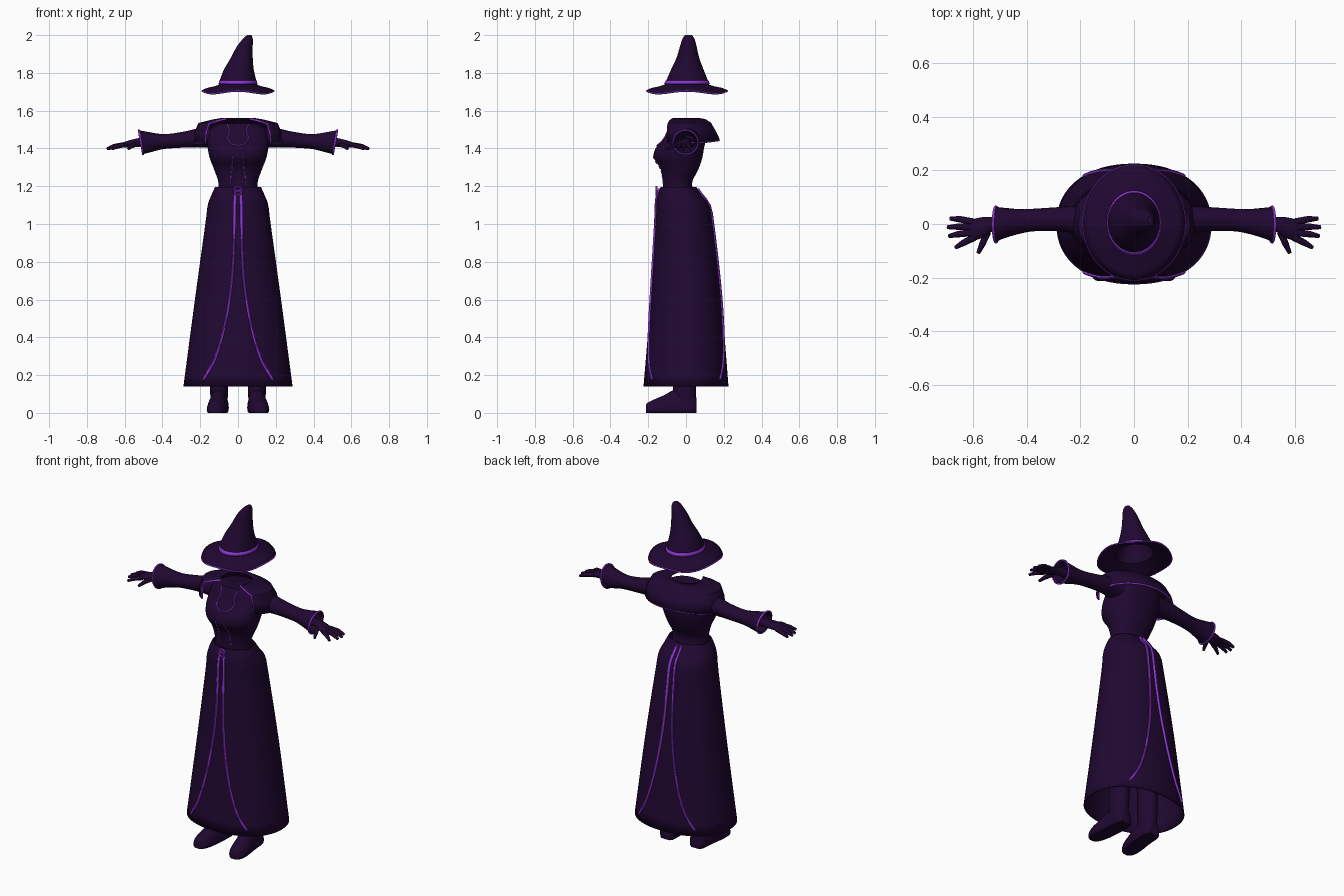
import bpy, math
from mathutils import Vector
from mathutils.bvhtree import BVHTree

cube = bpy.data.objects.get("Cube")
if cube:
    bpy.data.objects.remove(cube, do_unlink=True)


def material(name, rgb):
    m = bpy.data.materials.new(name)
    m.use_nodes = True
    m.diffuse_color = (*rgb, 1)
    bsdf = m.node_tree.nodes["Principled BSDF"]
    bsdf.inputs["Base Color"].default_value = (*rgb, 1)
    bsdf.inputs["Roughness"].default_value = 0.8
    return m


CLOTH = material("dark purple cloth", (0.0145, 0.0025, 0.031))
TRIM = material("bright purple trim", (0.27, 0.035, 0.66))


def finish(obj, mat, mirror=False, thick=0):
    """Material, smooth shading and optional modifiers."""
    obj.data.materials.clear()
    obj.data.materials.append(mat)
    bpy.ops.object.select_all(action="DESELECT")
    obj.select_set(True)
    bpy.context.view_layer.objects.active = obj
    bpy.ops.object.shade_smooth_by_angle(angle=math.radians(45))
    if thick:
        mod = obj.modifiers.new("thickness", "SOLIDIFY")
        mod.thickness, mod.offset = thick, -1
    if mirror:
        obj.modifiers.new("mirror", "MIRROR")
    return obj


def skin(name, rows, mat, closed=True, caps=False, **kw):
    """Skin a surface over rows of points."""
    n = len(rows[0])
    faces = [(r * n + i, r * n + (i + 1) % n, (r + 1) * n + (i + 1) % n, (r + 1) * n + i)
             for r in range(len(rows) - 1) for i in range(n if closed else n - 1)]
    if caps:
        faces += [tuple(range(n))[::-1], tuple(range((len(rows) - 1) * n, len(rows) * n))]
    mesh = bpy.data.meshes.new(name)
    mesh.from_pydata([p for row in rows for p in row], [], faces)
    obj = bpy.data.objects.new(name, mesh)
    bpy.context.collection.objects.link(obj)
    return finish(obj, mat, **kw)


def spline(keys, steps=5):
    """Smooth interpolation through key tuples."""
    keys = [Vector(k) for k in keys]
    ext = [keys[0]] + keys + [keys[-1]]
    out = []
    for a, b, c, d in zip(ext, ext[1:], ext[2:], ext[3:]):
        for s in range(steps):
            t = s / steps
            out.append(0.5 * (2 * b + (c - a) * t + (2 * a - 5 * b + 4 * c - d) * t * t
                              + (3 * b - a - 3 * c + d) * t ** 3))
    return out + [keys[-1]]


def oval(ru, rv, n=32, power=2):
    """Points of a (super)ellipse."""
    out = []
    for i in range(n):
        c, s = math.cos(math.tau * i / n), math.sin(math.tau * i / n)
        out.append((math.copysign(abs(c) ** (2 / power), c) * ru,
                    math.copysign(abs(s) ** (2 / power), s) * rv))
    return out


def upright(keys, n=40, power=2, steps=5):
    """Rows stacked along z from keys (z, cx, cy, rx, ry)."""
    return [[(cx + u, cy + v, z) for u, v in oval(rx, ry, n, power)]
            for z, cx, cy, rx, ry in spline(keys, steps)]


def sideways(keys, n=24, steps=4, slant=0):
    """Rows stacked along x from keys (x, cy, cz, ry, rz)."""
    return [[(x + slant * w, cy + u, cz + w) for u, w in oval(ry, rz, n)]
            for x, cy, cz, ry, rz in spline(keys, steps)]


def tube(name, points, radius, mat, taper=None, cyclic=False, mirror=False):
    """Round cord along a path, turned into a mesh."""
    curve = bpy.data.curves.new(name, "CURVE")
    curve.dimensions = "3D"
    curve.bevel_depth, curve.bevel_resolution, curve.use_fill_caps = radius, 2, True
    path = curve.splines.new("POLY")
    path.points.add(len(points) - 1)
    for i, (p, q) in enumerate(zip(path.points, points)):
        p.co = (*q, 1)
        p.radius = taper[i] if taper else 1
    path.use_cyclic_u = cyclic
    obj = bpy.data.objects.new(name, curve)
    bpy.context.collection.objects.link(obj)
    bpy.ops.object.select_all(action="DESELECT")
    obj.select_set(True)
    bpy.context.view_layer.objects.active = obj
    bpy.ops.object.convert(target="MESH")
    return finish(bpy.context.object, mat, mirror=mirror)


def lay_on(target, path, side=-1):
    """Drop an (x, z) path onto the front (-1) or back (1) of a target."""
    bpy.context.view_layer.update()
    tree = BVHTree.FromObject(target, bpy.context.evaluated_depsgraph_get())
    hits = [tree.ray_cast(Vector((x, side, z)), Vector((0, -side, 0)))[0] for x, z in path]
    return [h + Vector((0, side * 0.002, 0)) for h in hits if h]


# Pointed hat: wavy brim, leaning crown, band and edge cord
def brim_row(rx, ry, z, wave):
    return [(x, y + 0.005, z + wave * math.cos(4 * math.tau * i / 48))
            for i, (x, y) in enumerate(oval(rx, ry, 48))]


edge = brim_row(0.19, 0.214, 1.702, 0.007)
crown = [(1.738, 0, 0.005, 0.1, 0.118), (1.765, 0, 0.006, 0.095, 0.108),
         (1.82, 0.005, 0.007, 0.078, 0.085), (1.88, 0.02, 0.01, 0.058, 0.06),
         (1.94, 0.036, 0.012, 0.042, 0.044), (1.98, 0.052, 0.013, 0.026, 0.032),
         (2.0, 0.06, 0.013, 0.012, 0.018)]
hat_rows = [edge, brim_row(0.165, 0.188, 1.714, 0.006), brim_row(0.125, 0.145, 1.727, 0.002)]
skin("hat", hat_rows + upright(crown, 48), CLOTH, thick=0.008)
skin("hat_tip", upright([(1.996, 0.06, 0.013, 0.013, 0.019), (2.0, 0.06, 0.013, 0.008, 0.012)],
                        16, steps=1), CLOTH, caps=True)
skin("hat_band", upright([(1.742, 0, 0.005, 0.103, 0.121), (1.76, 0, 0.006, 0.099, 0.113)], 48,
                         steps=1), TRIM, thick=0.004)
tube("brim_cord", [(x, y, z - 0.005) for x, y, z in edge], 0.004, TRIM, cyclic=True)

# Bodice, full at the chest
torso = skin("bodice", upright([
    (1.15, 0, -0.04, 0.108, 0.085), (1.22, 0, -0.045, 0.104, 0.078), (1.29, 0, -0.034, 0.127, 0.1),
    (1.35, 0, -0.042, 0.15, 0.128), (1.4, 0, -0.033, 0.16, 0.128), (1.45, 0, -0.008, 0.165, 0.113),
    (1.5, 0, 0, 0.15, 0.095), (1.532, 0, 0, 0.1, 0.078)], power=2.2), CLOTH, caps=True)

# Long flared skirt, open below
skirt = skin("skirt", upright([
    (1.195, 0, -0.04, 0.122, 0.095), (1.15, 0, -0.033, 0.142, 0.118),
    (1.1, 0, -0.018, 0.16, 0.14), (1.0, 0, -0.01, 0.173, 0.151),
    (0.6, 0, 0, 0.228, 0.187), (0.14, 0, 0, 0.289, 0.225)], 64, 2.2)[::-1], CLOTH, thick=0.008)

# Skirt cords sweep outward to the hem, front and back
sweep = spline([(0.011, 1.185), (0.016, 1.13), (0.027, 0.76), (0.064, 0.49),
                (0.12, 0.29), (0.185, 0.175)], 8)
for side, label in ((-1, "front"), (1, "back")):
    tube("skirt_cord_" + label, lay_on(skirt, sweep, side), 0.0075, TRIM, mirror=True)

# Keyhole neckline and lacing on the bodice
half = spline([(0.0, 1.415), (0.035, 1.425), (0.055, 1.455), (0.045, 1.49), (0.055, 1.526)], 4)
loop = [(-x, z) for x, z in half[:0:-1]] + [tuple(p) for p in half]
tube("neckline_cord", lay_on(torso, loop), 0.0035, TRIM)
for i in range(6):
    z = 1.36 - i * 0.026
    x = 0.027 + 0.0025 * i
    tube("lacing", lay_on(torso, [(x, z), (x, z - 0.016)]), 0.004, TRIM, mirror=True)

# Round waist clasp with a crossbar
ring = [(u, -0.157, 1.175 + v) for u, v in oval(0.022, 0.022, 24)]
tube("clasp_ring", ring, 0.005, TRIM, cyclic=True)
tube("clasp_bar", [ring[2], ring[14]], 0.004, TRIM, mirror=True)


# Short shoulder cape, open at the front
def cape_row(rx, back, front, z_side, z_back):
    row = []
    for i in range(33):
        a = math.radians(-42 + 264 * i / 32)
        s = math.sin(a)
        row.append((rx * math.cos(a), s * (back if s > 0 else front),
                    z_side + (z_back - z_side) * max(s, 0) ** 2))
    return row


cape_rows = [cape_row(0.084, 0.064, 0.1, 1.556, 1.556), cape_row(0.14, 0.1, 0.125, 1.546, 1.55),
             cape_row(0.205, 0.128, 0.14, 1.53, 1.532), cape_row(0.226, 0.155, 0.142, 1.485, 1.485),
             cape_row(0.232, 0.174, 0.138, 1.43, 1.444)]
skin("shoulder_cape", cape_rows, CLOTH, closed=False, thick=0.006)
border = [r[0] for r in cape_rows] + cape_rows[-1][1:] + [r[-1] for r in cape_rows[-2::-1]]
tube("cape_cord", border, 0.0055, TRIM)

# Sleeves with flared cuffs
skin("sleeve", sideways([
    (0.1, 0.01, 1.455, 0.065, 0.055), (0.2, 0.015, 1.456, 0.053, 0.05),
    (0.28, 0.018, 1.447, 0.045, 0.042), (0.37, 0.015, 1.438, 0.042, 0.038),
    (0.42, 0.01, 1.436, 0.045, 0.043), (0.48, 0.004, 1.434, 0.056, 0.056),
    (0.517, -0.002, 1.433, 0.066, 0.064)], slant=0.17), CLOTH, mirror=True, thick=0.006)
cuff = sideways([(0.514, -0.002, 1.433, 0.066, 0.064)] * 2, slant=0.17)[0]
tube("cuff_cord", cuff, 0.005, TRIM, cyclic=True, mirror=True)

# Hands: wrist and palm, four fingers and a thumb
skin("palm", sideways([
    (0.44, 0.0, 1.433, 0.028, 0.026), (0.52, 0.0, 1.432, 0.026, 0.023),
    (0.56, -0.012, 1.427, 0.038, 0.02), (0.6, -0.022, 1.42, 0.04, 0.015),
    (0.615, -0.023, 1.417, 0.034, 0.008)], 16), CLOTH, caps=True, mirror=True)
fingers = {"little": ((0.6, 0.008), (0.65, 0.018), (0.685, 0.02)),
           "ring": ((0.605, -0.012), (0.655, -0.01), (0.695, -0.012)),
           "middle": ((0.605, -0.032), (0.655, -0.038), (0.69, -0.045)),
           "index": ((0.595, -0.05), (0.635, -0.07), (0.665, -0.088)),
           "thumb": ((0.545, -0.03), (0.565, -0.075), (0.58, -0.108))}
for name, path in fingers.items():
    pts = [(x, y, z) for (x, y), z in zip(path, (1.42, 1.412, 1.398))]
    tube(name + "_finger", pts, 0.012, CLOTH, taper=(1.1, 1, 0.6), mirror=True)

# Legs and pointed shoes
skin("leg", upright([(0.04, 0.1, 0.0, 0.045, 0.055), (0.14, 0.1, -0.008, 0.048, 0.062),
                     (0.4, 0.095, 0, 0.058, 0.065), (0.9, 0.085, -0.01, 0.075, 0.08)], 24),
     CLOTH, caps=True, mirror=True)
shoe = []
for y, cx, rx, top in spline([(0.055, 0.098, 0.03, 0.08), (0.03, 0.098, 0.046, 0.115),
                              (-0.05, 0.102, 0.05, 0.125), (-0.12, 0.11, 0.052, 0.092),
                              (-0.175, 0.116, 0.046, 0.068), (-0.205, 0.118, 0.03, 0.052),
                              (-0.213, 0.118, 0.012, 0.035)], 4):
    shoe.append([(cx + u * (1 - 0.4 * w / top), y, max(0, top * 0.4 + w))
                 for u, w in oval(rx, top * 0.6, 24, 2.3)])
skin("shoe", shoe, CLOTH, caps=True, mirror=True)
